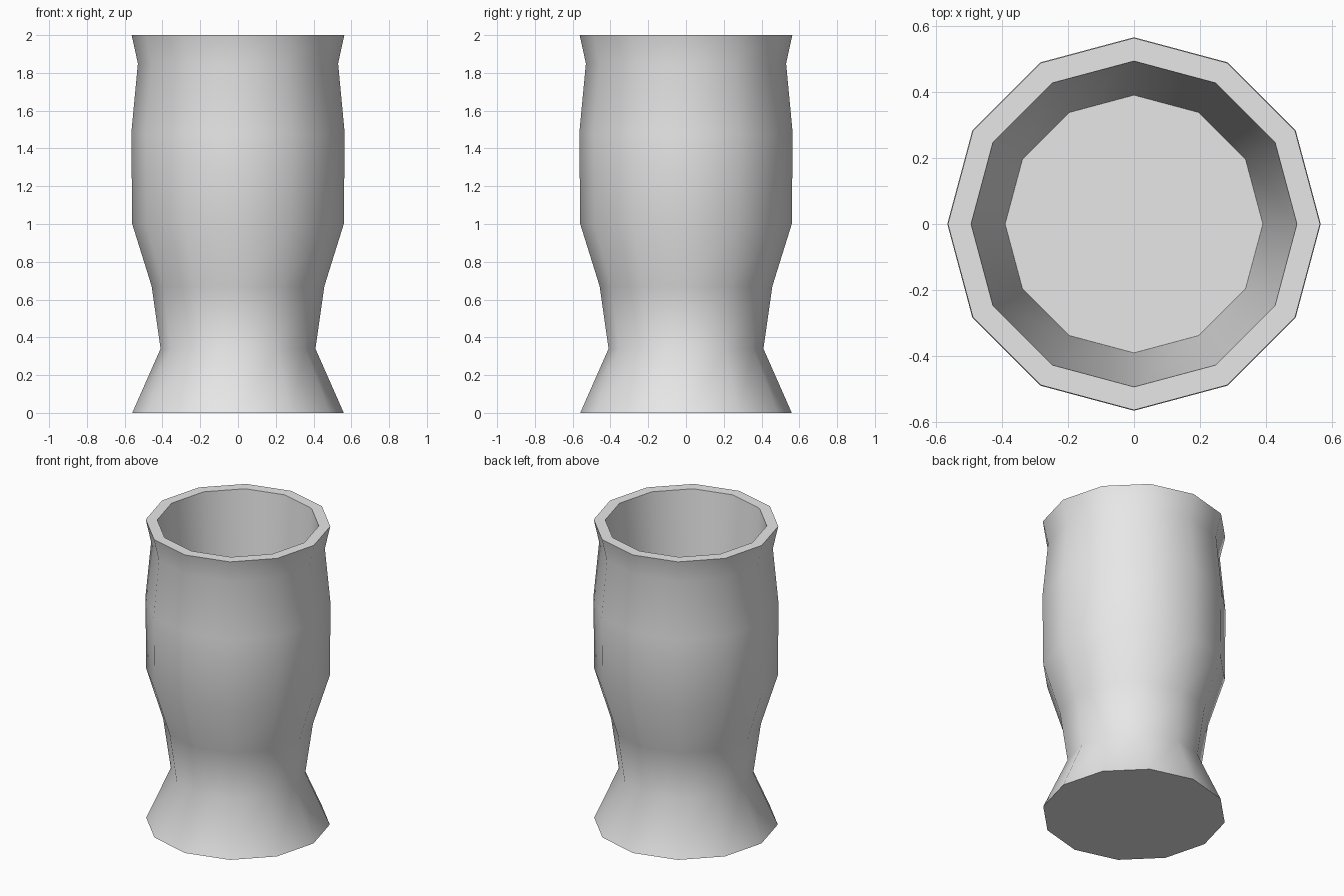
import bpy
import bmesh
import math

cube = bpy.data.objects.get("Cube")
if cube:
    bpy.data.objects.remove(cube, do_unlink=True)

SIDES = 12

# One plain grey for the whole vessel
grey = bpy.data.materials.new("light grey")
grey.use_nodes = True
colour = (0.8, 0.8, 0.8, 1.0)
grey.diffuse_color = colour
grey.node_tree.nodes["Principled BSDF"].inputs["Base Color"].default_value = colour

# Radius and height: up the outside, over the rim, down to the inner floor
profile = [
    (0.56, 0.0), (0.41, 0.34), (0.457, 0.67), (0.56, 1.0), (0.565, 1.48),
    (0.53, 1.85), (0.563, 2.0), (0.493, 2.0), (0.39, 0.67),
]


def lathe(name, points, material):
    """Spin a profile into a closed faceted vessel with flat end caps."""
    bm = bmesh.new()
    rings = []
    for radius, height in points:
        ring = []
        for i in range(SIDES):
            a = math.tau * i / SIDES
            ring.append(bm.verts.new((radius * math.cos(a), radius * math.sin(a), height)))
        rings.append(ring)
    for low, high in zip(rings, rings[1:]):
        for i in range(SIDES):
            j = (i + 1) % SIDES
            bm.faces.new((low[i], low[j], high[j], high[i]))
    bm.faces.new(rings[0][::-1])   # base
    bm.faces.new(rings[-1])        # inner floor
    bmesh.ops.recalc_face_normals(bm, faces=bm.faces)
    mesh = bpy.data.meshes.new(name)
    bm.to_mesh(mesh)
    bm.free()
    mesh.materials.append(material)
    obj = bpy.data.objects.new(name, mesh)
    bpy.context.collection.objects.link(obj)
    return obj


vessel = lathe("drinking_cup", profile, grey)

# Smooth walls, crisp rim, base and floor
bpy.ops.object.select_all(action="DESELECT")
vessel.select_set(True)
bpy.context.view_layer.objects.active = vessel
bpy.ops.object.shade_smooth_by_angle(angle=math.radians(50))
